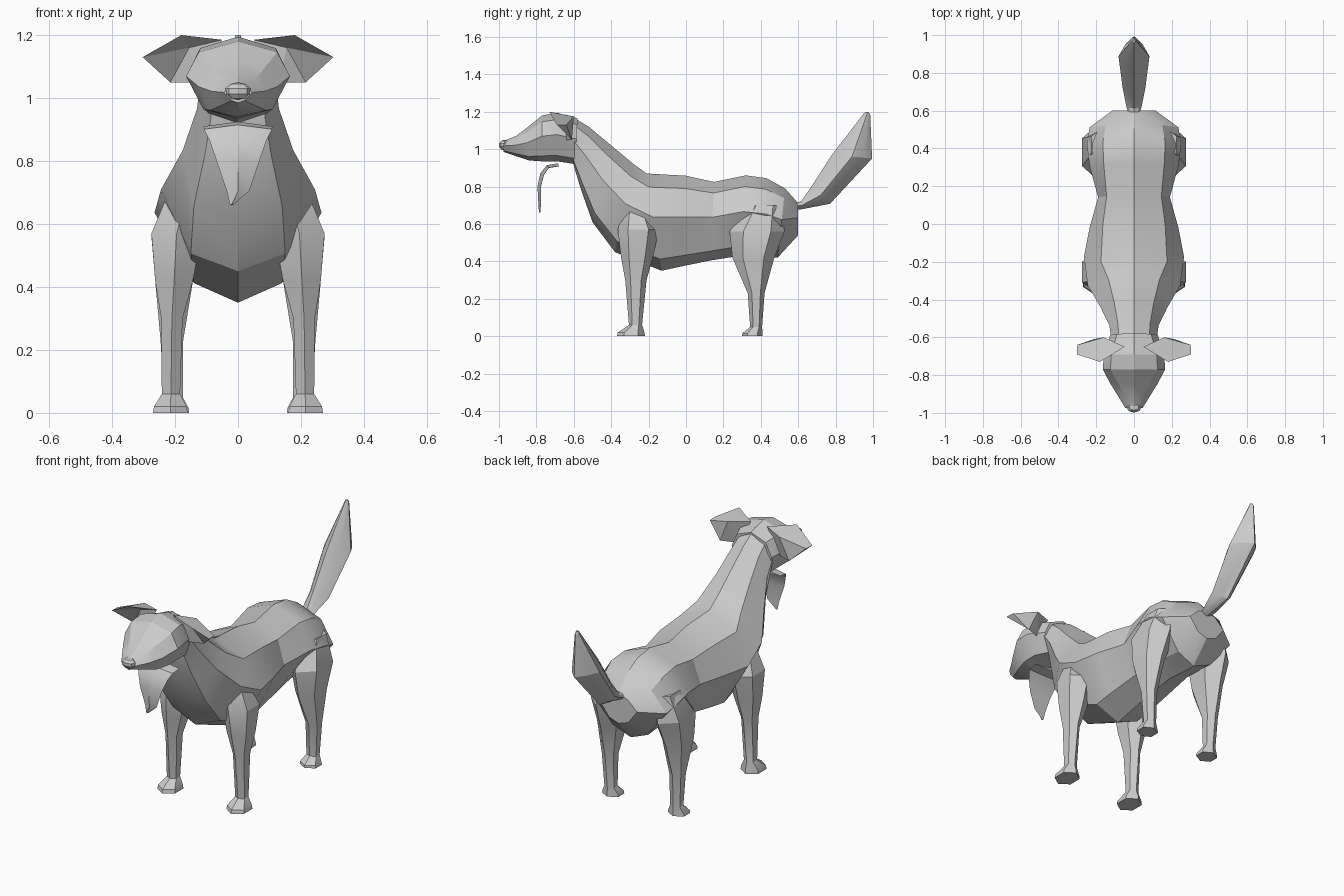
import bpy, bmesh, math
from mathutils import Vector


def finish(name, bm, smooth=True):
    bmesh.ops.recalc_face_normals(bm, faces=bm.faces)
    me = bpy.data.meshes.new(name)
    bm.to_mesh(me)
    bm.free()
    ob = bpy.data.objects.new(name, me)
    bpy.context.collection.objects.link(ob)
    if smooth:
        bpy.ops.object.select_all(action='DESELECT')
        bpy.context.view_layer.objects.active = ob
        ob.select_set(True)
        bpy.ops.object.shade_smooth_by_angle(angle=math.radians(25))
    return ob


def skin(name, rings):
    """Bridge equal-length point rings and cap both ends."""
    bm = bmesh.new()
    vs = [[bm.verts.new(p) for p in r] for r in rings]
    n = len(vs[0])
    for a, b in zip(vs, vs[1:]):
        for i in range(n):
            j = (i + 1) % n
            bm.faces.new((a[i], a[j], b[j], b[i]))
    bm.faces.new(vs[0])
    bm.faces.new(vs[-1])
    return finish(name, bm)


def section(yt, zt, yb, zb, w1, w2, w3, ts=(.14, .45, .88)):
    """Symmetric 8-point ring from top point, bottom point and three half widths."""
    t, b = Vector((0, yt, zt)), Vector((0, yb, zb))
    side = [t.lerp(b, k) + Vector((w, 0, 0)) for k, w in zip(ts, (w1, w2, w3))]
    other = [Vector((-p.x, p.y, p.z)) for p in reversed(side)]
    return [t] + side + [b] + other


# torso and neck
skin("body", [section(*s) for s in [
    (.60, .71, .60, .54, .06, .115, .06),
    (.53, .79, .49, .42, .15, .235, .11),
    (.43, .845, .42, .42, .165, .25, .11),
    (.32, .86, .29, .43, .16, .235, .12),
    (.15, .825, .13, .405, .145, .19, .13),
    (0, .858, -.04, .37, .165, .235, .14),
    (-.21, .87, -.13, .35, .175, .265, .14),
    (-.28, .92, -.38, .45, .135, .245, .15),
    (-.40, 1.02, -.50, .61, .105, .175, .14),
    (-.52, 1.12, -.56, .78, .085, .13, .105),
    (-.62, 1.18, -.60, .91, .08, .12, .085)]])

# head and muzzle
skin("head", [section(*s) for s in [
    (-.58, 1.165, -.59, .92, .09, .125, .09),
    (-.69, 1.195, -.69, .935, .12, .16, .11),
    (-.77, 1.18, -.77, .935, .125, .165, .11),
    (-.85, 1.115, -.84, .94, .08, .125, .09),
    (-.91, 1.07, -.91, .963, .05, .085, .055),
    (-.975, 1.045, -.975, .985, .02, .045, .02)]])

# nose
bm = bmesh.new()
bmesh.ops.create_uvsphere(bm, u_segments=8, v_segments=5, radius=1)
for v in bm.verts:
    v.co = (v.co.x * .042, -.97 + v.co.y * .03, 1.022 + v.co.z * .028)
finish("nose", bm)

# tail
skin("tail", [section(*s, ts=(.2, .5, .8)) for s in [
    (.58, .715, .59, .675, .02, .03, .02),
    (.615, .72, .625, .68, .025, .04, .025),
    (.67, .80, .77, .708, .03, .06, .03),
    (.78, .97, .995, .95, .045, .082, .045),
    (.95, 1.19, .985, 1.185, .008, .012, .008),
    (.96, 1.2, .975, 1.2, .005, .008, .005)]])

# legs: each row is z, y, x, half depth, half width
FRONT = [(0, -.295, .215, .075, .055), (.02, -.293, .215, .072, .052),
         (.06, -.27, .213, .035, .029), (.3, -.268, .21, .057, .034),
         (.42, -.262, .203, .085, .06), (.57, -.255, .195, .11, .08),
         (.69, -.27, .165, .06, .06)]
HIND = [(0, .355, .205, .055, .05), (.015, .355, .205, .054, .048),
        (.05, .375, .205, .032, .03), (.23, .375, .21, .045, .036),
        (.42, .36, .203, .112, .06), (.56, .38, .193, .147, .082),
        (.70, .42, .165, .09, .06)]
for name, rows in (("front_leg", FRONT), ("hind_leg", HIND)):
    for tag, s in (("right", 1), ("left", -1)):
        rings = []
        for z, y, x, ry, rx in rows:
            rings.append([(s * (x + rx * math.sin(a) / .866), y - ry * math.cos(a), z)
                          for a in (k * math.pi / 3 for k in range(6))])
        skin(f"{name}_{tag}", rings)

# folded ears
EAR = [(.05, -.65, 1.185), (.16, -.60, 1.175), (.18, -.73, 1.2), (.30, -.64, 1.13),
       (.303, -.69, 1.13), (.215, -.61, 1.05), (.13, -.64, 1.05), (.155, -.65, 1.16)]
FACES = [(0, 2, 4, 3, 1), (1, 3, 5), (1, 5, 6), (1, 6, 0), (2, 7, 4),
         (0, 7, 2), (7, 5, 4), (4, 5, 3), (7, 6, 5), (7, 0, 6)]
for tag, s in (("right", 1), ("left", -1)):
    bm = bmesh.new()
    vs = [bm.verts.new((s * x, y, z)) for x, y, z in EAR]
    for f in FACES:
        bm.faces.new([vs[i] for i in f])
    finish(f"ear_{tag}", bm, False)

# hanging beard: thin tapering strip curling down from the chin
rings = []
for x, y, z, w, dy, dz in [(0, -.68, .925, .11, 0, .015), (0, -.74, .915, .108, .006, .014),
                           (0, -.775, .87, .09, .016, .006), (0, -.79, .80, .068, .014, 0),
                           (0, -.785, .705, .036, .009, 0), (-.02, -.782, .662, .006, .004, 0)]:
    rings.append([(x - w, y + dy, z - dz), (x, y - .004, z), (x + w, y + dy, z - dz),
                  (x, y + dy, z - dz - .002)])
skin("beard", rings)
